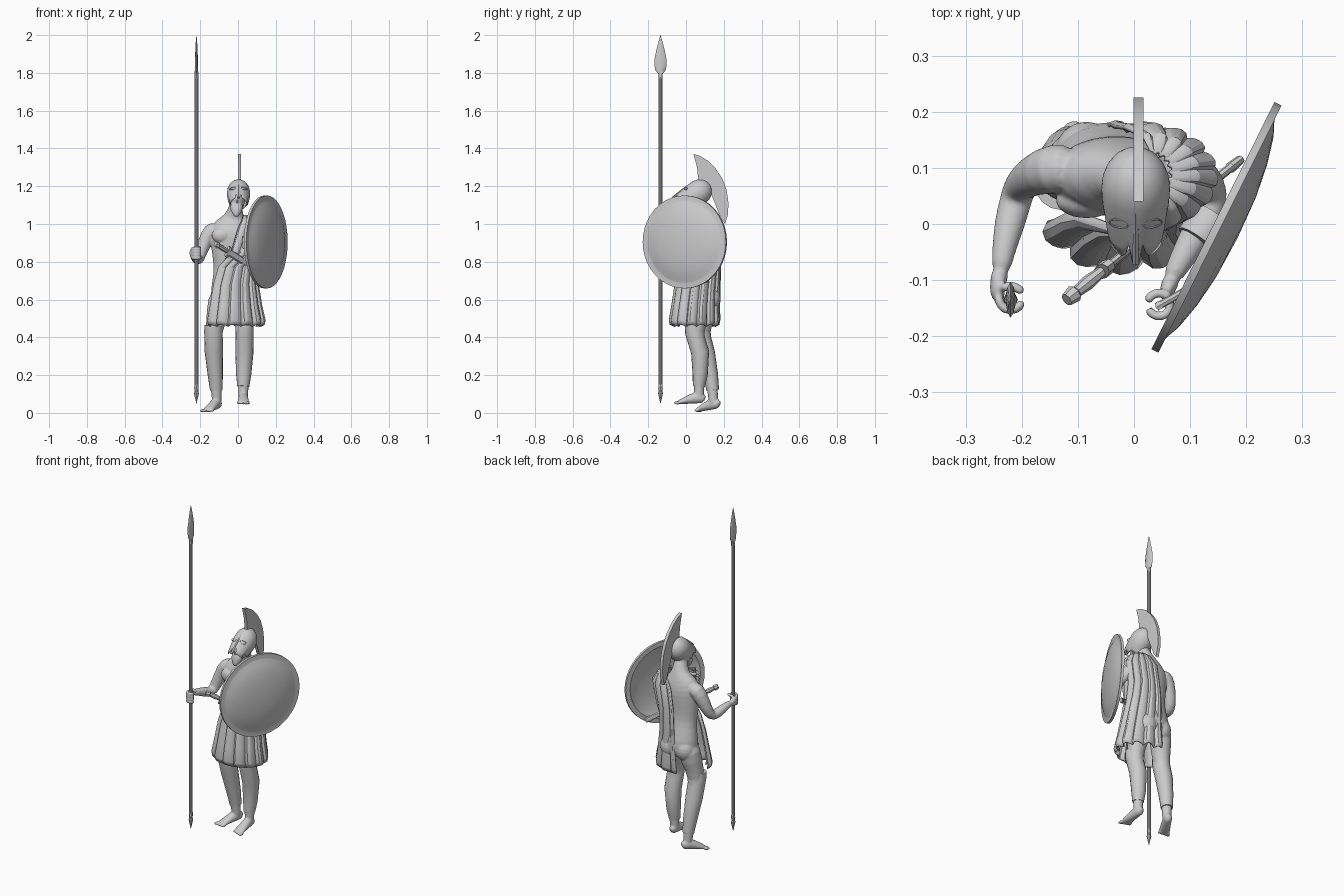
import bpy, bmesh, math
from mathutils import Vector, Matrix, Euler

if "Cube" in bpy.data.objects:
    bpy.data.objects.remove(bpy.data.objects["Cube"])

body_parts = []

def finish(name, bm, angle=40, mods=(), body=False):
    bmesh.ops.recalc_face_normals(bm, faces=bm.faces)
    me = bpy.data.meshes.new(name)
    bm.to_mesh(me)
    bm.free()
    ob = bpy.data.objects.new(name, me)
    bpy.context.collection.objects.link(ob)
    bpy.ops.object.select_all(action='DESELECT')
    ob.select_set(True)
    bpy.context.view_layer.objects.active = ob
    bpy.ops.object.shade_smooth_by_angle(angle=math.radians(angle))
    for kind, props in mods:
        m = ob.modifiers.new(kind.lower(), kind)
        for k, v in props.items():
            setattr(m, k, v)
    if body:
        body_parts.append(ob)
    return ob

def tube(name, pts, n=12, ref=(0, 1, 0), smooth=True):
    """Loft of ellipses: each point is x, y, z, radius_a[, radius_b]. Smooth ones become body."""
    bm = bmesh.new()
    ps = [Vector(p[:3]) for p in pts]
    rings = []
    for i, p in enumerate(pts):
        t = (ps[min(i + 1, len(ps) - 1)] - ps[max(i - 1, 0)]).normalized()
        side = t.cross(Vector(ref)).normalized()
        up = side.cross(t)
        ra, rb = p[3], p[-1]
        rings.append([bm.verts.new(ps[i] + side * ra * math.cos(k * math.tau / n)
                      + up * rb * math.sin(k * math.tau / n)) for k in range(n)])
    for a, b in zip(rings, rings[1:]):
        for k in range(n):
            bm.faces.new((a[k], a[(k + 1) % n], b[(k + 1) % n], b[k]))
    bm.faces.new(rings[0])
    bm.faces.new(rings[-1])
    mods = [('SUBSURF', dict(levels=1, render_levels=1))] if smooth else []
    return finish(name, bm, 70 if smooth else 35, mods, body=smooth)

def ball(name, loc, size, rot=(0, 0, 0)):
    bm = bmesh.new()
    m = Matrix.LocRotScale(Vector(loc), Euler(rot), Vector(size))
    bmesh.ops.create_uvsphere(bm, u_segments=16, v_segments=10, radius=1, matrix=m)
    return finish(name, bm, body=True)

# Torso and neck
tube("torso", [(-.04, .10, .55, .08, .06), (-.04, .105, .60, .106, .08), (-.04, .107, .66, .105, .076),
               (-.04, .097, .74, .09, .062), (-.04, .09, .80, .092, .062), (-.035, .085, .90, .114, .073),
               (-.03, .085, .96, .122, .074), (-.025, .09, 1.01, .095, .056), (-.02, .085, 1.04, .048, .046),
               (-.012, .065, 1.09, .037, .042), (-.01, .055, 1.12, .03, .035)], n=18)
for i, x in enumerate((-.085, .015)):
    ball(f"chest_muscle_{i}", (x, .042, .94), (.055, .032, .042))
    ball(f"buttock_{i}", (x, .128, .605), (.056, .055, .065))

# Legs with greaves
legs = {
    "right": [(-.088, .115, .65, .066), (-.105, .1, .54, .064), (-.13, .078, .43, .044), (-.128, .105, .32, .044),
              (-.12, .13, .2, .036), (-.115, .142, .11, .028), (-.112, .145, .06, .026), (-.112, .148, .03, .022)],
    "left": [(.02, .1, .65, .066), (.03, .07, .53, .062), (.035, .045, .43, .043), (.034, .075, .32, .044),
             (.03, .075, .2, .036), (.028, .068, .13, .027), (.028, .07, .08, .026), (.028, .072, .06, .022)]}
for side, p in legs.items():
    tube(side + "_leg", p)
    kx, ky, kz, kr = p[2]
    ax, ay, az, ar = p[5]
    greave = [(kx, ky - .005, kz + .035, kr + .004), (kx, ky - .003, kz, kr + .005)]
    greave += [(x, y, z, r + .004) for x, y, z, r in p[3:5]] + [(ax, ay, az + .01, ar + .005)]
    tube(side + "_greave", greave, n=16, smooth=False)

# Feet with toes
def foot(side, heel, toe):
    h, t = Vector(heel), Vector(toe)
    shape = [(0, .014, .018), (.08, .024, .028), (.28, .027, .034), (.5, .028, .025), (.8, .033, .014), (.9, .03, .009)]
    tube(side + "_foot", [(*(h.lerp(t, f) + Vector((0, 0, b))), a, b) for f, a, b in shape], ref=(0, 0, 1))
    d = (t - h).normalized()
    s = d.cross(Vector((0, 0, 1))).normalized()
    yaw = math.atan2(d.y, d.x)
    big = -1 if side == "right" else 1
    for i in range(5):
        c = h.lerp(t, .92 - .025 * i) + s * big * (i - 2) * .0135 + Vector((0, 0, .009))
        ball(f"{side}_toe_{i}", c, (.019 - .0015 * i, .008 - .0004 * i, .009), (0, 0, yaw))
foot("right", (-.098, .178, .022), (-.17, .045, .001))
foot("left", (.028, .1, .05), (.028, -.06, .044))

# Arms
tube("right_arm", [(-.1, .1, .975, .04), (-.145, .1, .97, .048), (-.178, .088, .9, .038), (-.203, .07, .83, .031),
                   (-.21, .045, .808, .03), (-.222, 0, .82, .029), (-.233, -.05, .838, .021), (-.238, -.09, .846, .018)],
     ref=(1, 0, 0))
tube("left_arm", [(.04, .1, .975, .04), (.085, .1, .965, .045), (.12, .085, .91, .038), (.14, .055, .87, .031),
                  (.135, .025, .868, .031), (.11, -.02, .88, .03), (.078, -.075, .893, .021), (.065, -.1, .9, .018)],
     ref=(1, .3, 0))

# Hands: a palm, four curled fingers and a thumb around an upright axis
def hand(side, wrist, grip, start, sweep):
    w, g = Vector(wrist), Vector(grip)
    def arc(name, z, r0, a0, da, r):
        pts = []
        for k in range(6):
            a = math.radians(a0 + da * k / 5)
            pts.append((g.x + r0 * math.cos(a), g.y + r0 * math.sin(a), z, r))
        tube(name, pts, n=8, ref=(0, 0, 1))
    a = math.radians(start)
    k = g + Vector((math.cos(a), math.sin(a), 0)) * .026
    tube(side + "_palm", [(*w, .018, .018), (*w.lerp(k, .5), .015, .026), (*k, .014, .03),
                          (*k.lerp(g + (k - w) * .4, .4), .01, .026)], ref=(0, 0, 1))
    for i in range(4):
        arc(f"{side}_finger_{i}", g.z - .025 + i * .0165, .022, start, sweep, .0098)
    arc(side + "_thumb", g.z + .03, .023, start - 30, -sweep * .6, .0095)
hand("right", (-.238, -.08, .846), (-.22, -.133, .845), 165, 190)
hand("left", (.068, -.095, .9), (.045, -.145, .9), 60, -230)

# Head, nose and beard
ball("head", (-.006, .048, 1.13), (.044, .058, .062))
ball("nose", (-.007, -.012, 1.122), (.007, .012, .015), (-.3, 0, 0))
tube("beard", [(-.007, .012, 1.11, .036, .028), (-.008, .004, 1.085, .036, .028),
               (-.009, -.008, 1.062, .027, .022), (-.01, -.018, 1.036, .009, .009)])

# Fuse all the flesh into one smooth skin
bpy.ops.object.select_all(action='DESELECT')
for ob in body_parts:
    ob.select_set(True)
bpy.context.view_layer.objects.active = body_parts[0]
bpy.ops.object.convert(target='MESH')
bpy.ops.object.join()
body = bpy.context.object
body.name = body.data.name = "body"
m = body.modifiers.new("fuse", 'REMESH')
m.mode, m.voxel_size, m.use_smooth_shade = 'VOXEL', .0045, True
m = body.modifiers.new("soften", 'SMOOTH')
m.factor, m.iterations = .5, 4

# Spear
tube("spear_shaft", [(-.22, -.135, .11, .01), (-.22, -.135, 1.8, .01)], n=10, smooth=False)
tube("spear_head", [(-.22, -.135, z, a, b) for z, a, b in
     ((1.77, .0115, .0115), (1.795, .0115, .0115), (1.81, .009, .026), (1.835, .008, .031), (1.87, .008, .032),
      (1.92, .006, .022), (1.96, .004, .012), (2.0, .0005, .0005))], n=8, smooth=False)
tube("spear_butt", [(-.22, -.135, z, r) for z, r in
     ((.05, .001), (.085, .009), (.105, .013), (.115, .008), (.13, .012), (.15, .01))], n=8, smooth=False)

# Shield: revolved dish turned to face left and forward
bm = bmesh.new()
prof = [(0, .042), (.08, .039), (.14, .031), (.19, .019), (.215, .008), (.219, .007), (.246, .007), (.246, -.007),
        (.219, -.007), (.21, 0), (.19, .01), (.14, .022), (.08, .03), (0, .034)]
vs = [bm.verts.new((r, 0, z)) for r, z in prof]
es = [bm.edges.new(e) for e in zip(vs, vs[1:])]
bmesh.ops.spin(bm, geom=vs + es, cent=(0, 0, 0), axis=(0, 0, 1), angle=math.tau, steps=40)
bmesh.ops.remove_doubles(bm, verts=bm.verts, dist=1e-4)
normal = Vector((.895, -.446, 0))
bm.transform(Matrix.Translation((.147, -.006, .905)) @ normal.to_track_quat('Z', 'Y').to_matrix().to_4x4())
finish("shield", bm, 30)
tube("shield_armband", [(.142, .012, .874, .04), (.112, -.03, .886, .039)], n=14, ref=(0, 0, 1), smooth=False)
tube("shield_grip", [(.045, -.145, .84, .008), (.045, -.145, .96, .008)], n=8, smooth=False)
for z in (.845, .955):
    tube("shield_grip_arm", [(.04, -.148, z, .007), (.09, -.12, z, .007)], n=8, ref=(0, 0, 1), smooth=False)

# Sword in its sheath, slung at the left hip
tip, pommel = Vector((.19, .115, .7)), Vector((-.12, -.135, .895))
def sword(name, spans, n=8):
    tube(name, [(*pommel.lerp(tip, f), a, b) for f, a, b in spans], n=n, ref=(0, 0, 1), smooth=False)
sword("sword_pommel", [(0, .012, .014), (.045, .016, .018), (.06, .01, .01)])
sword("sword_grip", [(.05, .01, .012), (.12, .013, .015), (.2, .01, .012)])
sword("sword_guard", [(.2, .014, .032), (.235, .014, .032)])
sword("sword_sheath", [(.23, .008, .02), (.6, .008, .017), (.93, .008, .014), (.94, .01, .017), (1, .008, .013)])

# Pleated drape: open sheet over the left shoulder, round the front and left
rows = [  # z, centre x, y, radius x, y, front and back limits in degrees
    (1.045, .035, .09, .03, .035, -100, 100), (1.02, .035, .09, .075, .065, -100, 105),
    (.97, .02, .085, .12, .086, -100, 108), (.85, 0, .08, .113, .092, -108, 108), (.77, -.015, .075, .107, .098, -145, 104),
    (.68, -.02, .062, .118, .108, -154, 102), (.57, -.02, .052, .135, .114, -156, 102),
    (.485, -.018, .046, .15, .12, -158, 104), (.46, -.018, .046, .144, .114, -158, 104)]
bm = bmesh.new()
cols, grid = 48, []
for j, (z, cx, cy, rx, ry, a0, a1) in enumerate(rows):
    line = []
    for i in range(cols + 1):
        a = math.radians(a0 + (a1 - a0) * i / cols)
        fold = (-.5, .7, 1, .8, .3)[i % 5] * (.004 + .0013 * j)
        line.append(bm.verts.new((cx + (rx + fold) * math.cos(a), cy + (ry + fold) * math.sin(a),
                                  z + fold * (.5 if j > 6 else 0))))
    grid.append(line)
for a, b in zip(grid, grid[1:]):
    for i in range(cols):
        bm.faces.new((a[i], a[i + 1], b[i + 1], b[i]))
finish("drape", bm, 25, [('SOLIDIFY', dict(thickness=.008, offset=0))])

# Helmet pushed back: dome, cheek plates and nose guard from one shell
helmet_m = Matrix.Translation((.003, .065, 1.165)) @ Matrix.Rotation(-math.radians(50), 4, 'X')
def rim_height(dev):
    for limit, z in ((9, -.12), (16, -.08), (24, -.105), (75, -.112), (110, -.085)):
        if dev < limit:
            return z
    return -.065
bm = bmesh.new()
n, rings = 48, []
for k in range(12):
    ring = []
    for i in range(n):
        dev = (i * 360 / n + 180) % 360 - 180
        a = math.radians(dev)
        if k < 7:
            e = math.radians(3 + 87 * k / 6)
            r, z, taper = math.sin(e), .077 * math.cos(e), 1
        else:
            f = (k - 6) / 5
            r, z, taper = 1, rim_height(abs(dev)) * f, 1 - .2 * f * f
        ring.append(bm.verts.new((.061 * r * math.sin(a) * taper, -.067 * r * math.cos(a) * (1 - .15 * (1 - taper)), z)))
    rings.append(ring)
bm.faces.new(rings[0])
for a, b in zip(rings, rings[1:]):
    for i in range(n):
        bm.faces.new((a[i], a[(i + 1) % n], b[(i + 1) % n], b[i]))
bm.transform(helmet_m)
finish("helmet", bm, 35, [('SOLIDIFY', dict(thickness=.005, offset=-1))])
for i, s in enumerate((-1, 1)):
    eye = [helmet_m @ Vector((s * (.03 + .017 * math.cos(k * math.tau / 12)),
                              -.059 + .005 * math.cos(k * math.tau / 12), -.035 + .009 * math.sin(k * math.tau / 12)))
           for k in range(13)]
    tube(f"helmet_eye_{i}", [(*p, .0018) for p in eye], n=6, ref=(0, -.62, .79), smooth=False)
ridge = [helmet_m @ Vector((0, y, z)) for y, z in ((-.062, .01), (-.066, -.05), (-.066, -.12))]
tube("helmet_nose_guard", [(*p, .004 + .0015 * i) for i, p in enumerate(ridge)], n=6, ref=(1, 0, 0), smooth=False)

# Crest: thin curved plate running from front to nape
outline = [(.04, 1.37), (.075, 1.36), (.115, 1.335), (.16, 1.29), (.193, 1.24), (.215, 1.18), (.225, 1.11), (.222, 1.05), (.207, 1.0),
           (.185, 1.03), (.165, 1.08), (.145, 1.13), (.125, 1.18), (.095, 1.225), (.065, 1.235), (.058, 1.3)]
bm = bmesh.new()
face = bm.faces.new([bm.verts.new((-.001, y, z)) for y, z in outline])
new = bmesh.ops.extrude_face_region(bm, geom=[face])["geom"]
bmesh.ops.translate(bm, vec=(.018, 0, 0), verts=[v for v in new if isinstance(v, bmesh.types.BMVert)])
finish("crest", bm, 30)
